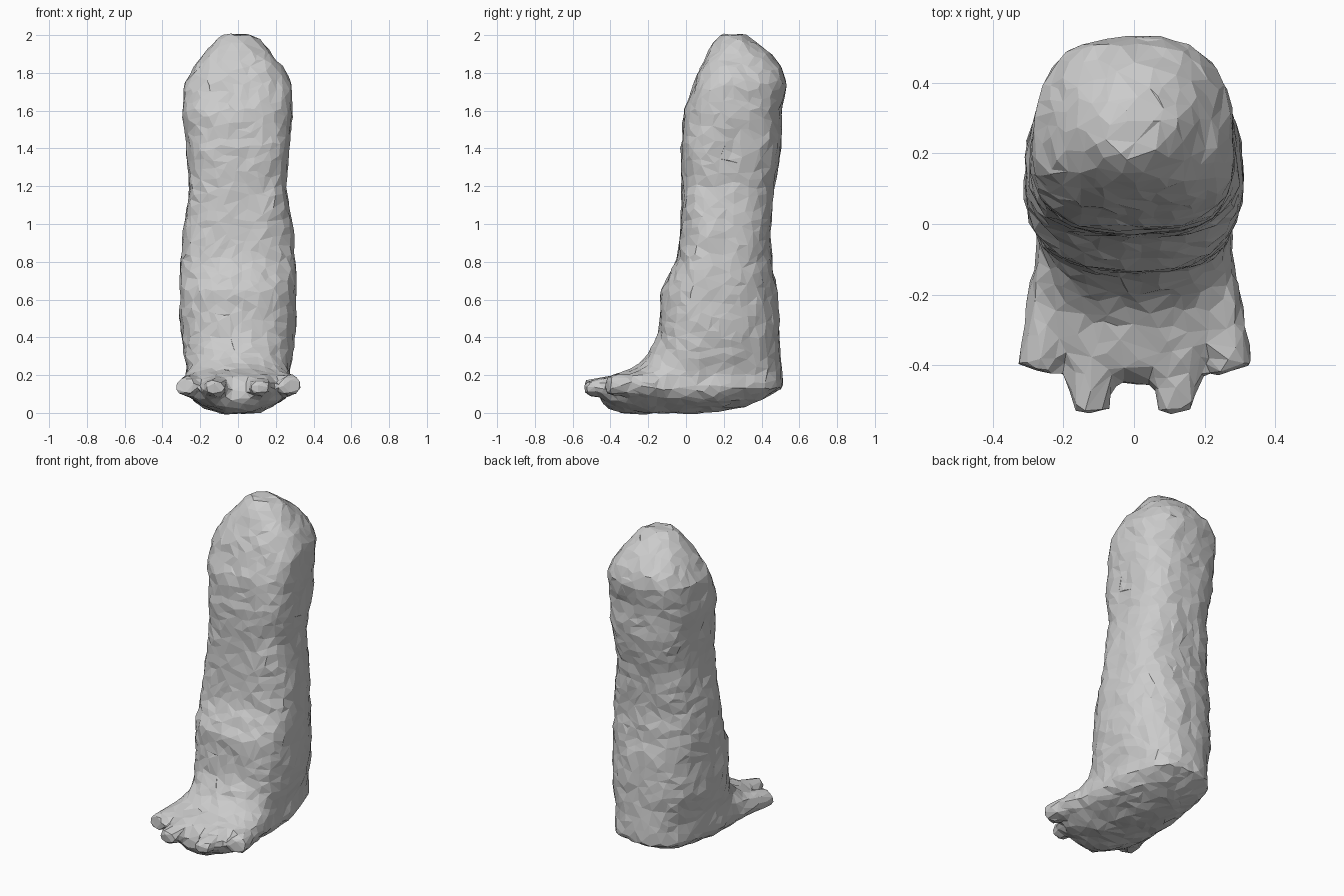
import bpy, bmesh
from math import cos, sin, pi
from mathutils import Matrix, noise

cube = bpy.data.objects.get("Cube")
if cube:
    bpy.data.objects.remove(cube, do_unlink=True)

mat = bpy.data.materials.new("light grey")
mat.use_nodes = True
grey = (0.6, 0.6, 0.6, 1)
mat.diffuse_color = grey
mat.node_tree.nodes["Principled BSDF"].inputs["Base Color"].default_value = grey

# Sections from sole to top: height, half width, front y, back y, squareness
SECTIONS = [
    (0.0, 0.09, -0.34, 0.1, 2), (0.03, 0.18, -0.42, 0.3, 2.3),
    (0.07, 0.245, -0.46, 0.4, 2.6), (0.13, 0.28, -0.45, 0.51, 2.9),
    (0.19, 0.272, -0.41, 0.51, 2.9), (0.24, 0.27, -0.27, 0.505, 2.6),
    (0.3, 0.28, -0.2, 0.5, 2.5), (0.4, 0.3, -0.15, 0.495, 2.5),
    (0.5, 0.308, -0.14, 0.49, 2.5), (0.64, 0.303, -0.135, 0.48, 2.5),
    (0.8, 0.297, -0.05, 0.455, 2.7), (0.95, 0.288, -0.03, 0.445, 2.8),
    (1.2, 0.252, -0.02, 0.465, 2.9), (1.4, 0.268, -0.03, 0.505, 2.9),
    (1.6, 0.285, -0.005, 0.505, 2.9), (1.74, 0.282, 0.04, 0.532, 2.7),
    (1.82, 0.238, 0.07, 0.515, 2.5), (1.91, 0.175, 0.115, 0.45, 2.2),
    (1.97, 0.12, 0.15, 0.37, 2), (2.005, 0.07, 0.18, 0.31, 2)]
SIDES = 40


def power(v, e):
    return (1 if v > 0 else -1) * abs(v) ** (2 / e)


bm = bmesh.new()

# Leg and sole: one lofted skin, slightly narrower at the back
rings = []
for z, half, front, back, e in SECTIONS:
    mid, deep = (front + back) / 2, (back - front) / 2
    ring = []
    for i in range(SIDES):
        a = 2 * pi * (i + 0.5) / SIDES
        s = power(sin(a), e)
        x = half * power(cos(a), e) * (1 - 0.09 * s)
        ring.append(bm.verts.new((x, mid + deep * s, z)))
    rings.append(ring)
for low, high in zip(rings, rings[1:]):
    for i in range(SIDES):
        j = (i + 1) % SIDES
        bm.faces.new((low[i], low[j], high[j], high[i]))
bm.faces.new(rings[0][::-1])
bm.faces.new(rings[-1])


# Toes: blunt tapered wedges, mirrored left and right
def toe(side, x, y, z, turn, width, length, height, tip):
    place = (Matrix.Translation((side * x, y, z)) @ Matrix.Rotation(side * turn, 4, 'Z')
             @ Matrix.Diagonal((width, length, height, 1)) @ Matrix.Rotation(pi / 2, 4, 'X'))
    bmesh.ops.create_cone(bm, cap_ends=True, segments=8, radius1=1, radius2=tip,
                          depth=2, matrix=place)


for side in (-1, 1):
    toe(side, 0.12, -0.435, 0.132, 0, 0.1, 0.1, 0.078, 0.5)
    toe(side, 0.245, -0.3, 0.145, 0.3, 0.09, 0.12, 0.08, 0.65)

bmesh.ops.recalc_face_normals(bm, faces=bm.faces)
rough = bpy.data.meshes.new("rough_form")
bm.to_mesh(rough)
bm.free()
leg = bpy.data.objects.new("leg_and_foot", rough)
bpy.context.collection.objects.link(leg)

# Fuse into one skin and soften the joins
fuse = leg.modifiers.new("fuse", 'REMESH')
fuse.mode = 'VOXEL'
fuse.voxel_size = 0.018
soften = leg.modifiers.new("soften", 'SMOOTH')
soften.iterations = 4
skin = bpy.data.meshes.new_from_object(leg.evaluated_get(bpy.context.evaluated_depsgraph_get()))
leg.modifiers.clear()
leg.data = skin
skin.name = "leg_and_foot"

# Uneven, hand-modelled surface
bm = bmesh.new()
bm.from_mesh(skin)
bm.normal_update()
bumps = [v.normal * (0.009 * noise.noise(v.co * 8) + 0.007 * noise.noise(v.co * 22))
         for v in bm.verts]
for v, bump in zip(bm.verts, bumps):
    v.co += bump
for f in bm.faces:
    f.smooth = False
bm.to_mesh(skin)
bm.free()
skin.materials.clear()
skin.materials.append(mat)

# Reduce to irregular flat facets
facets = leg.modifiers.new("facets", 'DECIMATE')
facets.ratio = 0.085
